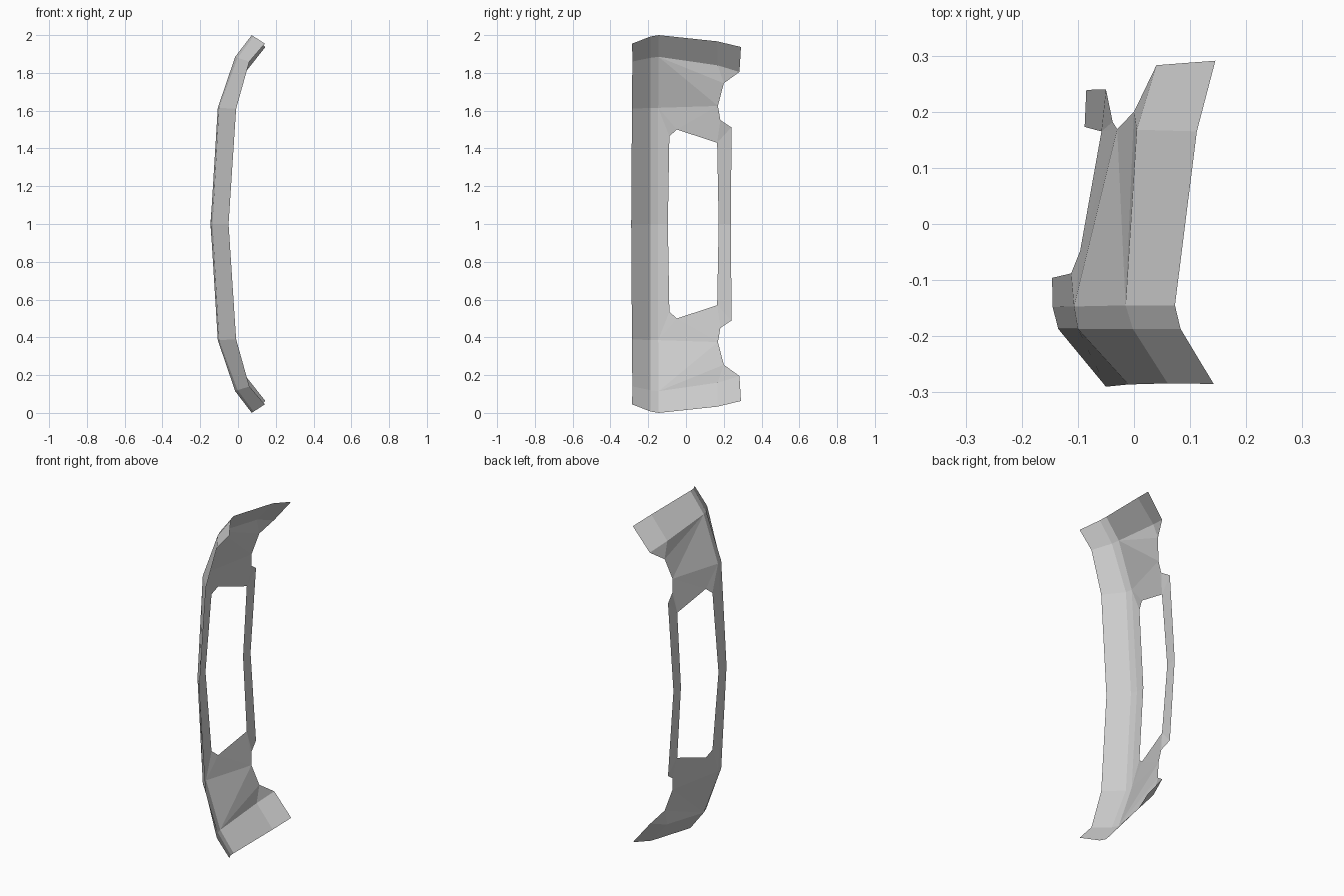
import bpy, bmesh
from mathutils import Vector

if "Cube" in bpy.data.objects:
    bpy.data.objects.remove(bpy.data.objects["Cube"])

CENTRE = Vector((0, 0, 1))


def half_panel(name, points, faces):
    """Thin sheet for the upper half, mirrored across the plane z = 1."""
    bm = bmesh.new()
    verts = {k: bm.verts.new(Vector(p) - CENTRE) for k, p in points.items()}
    for f in faces:
        bm.faces.new([verts[k] for k in f])
    mesh = bpy.data.meshes.new(name)
    bm.to_mesh(mesh)
    bm.free()
    obj = bpy.data.objects.new(name, mesh)
    obj.location = CENTRE
    bpy.context.collection.objects.link(obj)
    mirror = obj.modifiers.new("mirror", 'MIRROR')
    mirror.use_axis = (False, False, True)
    mirror.use_clip = True
    return obj


# Curved rails running from the middle (z = 1) to the end of the bumper
lip = [(-.05, -.29, 1), (-.01, -.286, 1.61), (.06, -.284, 1.86), (.142, -.285, 1.955)]
fold = [(-.135, -.187, 1), (-.1, -.187, 1.615), (-.002, -.187, 1.88), (.083, -.187, 1.993)]
shoulder = [(-.145, -.148, 1), (-.107, -.147, 1.615), (-.015, -.145, 1.885), (.073, -.145, 2)]

# Lower skirt: rails lofted together
pts = {(r, i): p for r, rail in enumerate((lip, fold, shoulder)) for i, p in enumerate(rail)}
half_panel("lower_skirt", pts,
           [[(r, i), (r, i + 1), (r + 1, i + 1), (r + 1, i)]
            for r in range(2) for i in range(3)])

# Front face: s shoulder, h grille opening, n notched edge, e/f end flare
h3 = (-.058, .165, 1.43)
n1 = (-.038, .182, 1.55)
face = {f"s{i}": p for i, p in enumerate(shoulder)}
face.update(
    h0=(-.146, -.096, 1), h1=(-.112, -.088, 1.465), h2=(-.096, -.048, 1.5), h3=h3,
    n1=n1, n2=(-.03, .169, 1.625), n3=(0, .2, 1.745),
    e1=(.005, .168, 1.84), e2=(.112, .165, 1.967),
    f1=(.04, .283, 1.805), f2=(.145, .291, 1.937))
half_panel("front_face", face, [t.split() for t in (
    "s0 s1 h1 h0", "s1 h2 h1", "s1 n2 h2", "h2 n2 h3", "h3 n2 n1", "s1 s2 n2",
    "s2 n3 n2", "s2 e1 n3", "e1 f1 n3", "s2 s3 e2 e1", "e1 e2 f2 f1")])

# Narrow bar closing the grille opening
half_panel("grille_bar",
           dict(b0=(-.088, .173, 1), b1=(-.085, .239, 1), b2=(-.05, .24, 1.512), h3=h3, n1=n1),
           [["b0", "h3", "b2", "b1"], ["h3", "n1", "b2"]])
